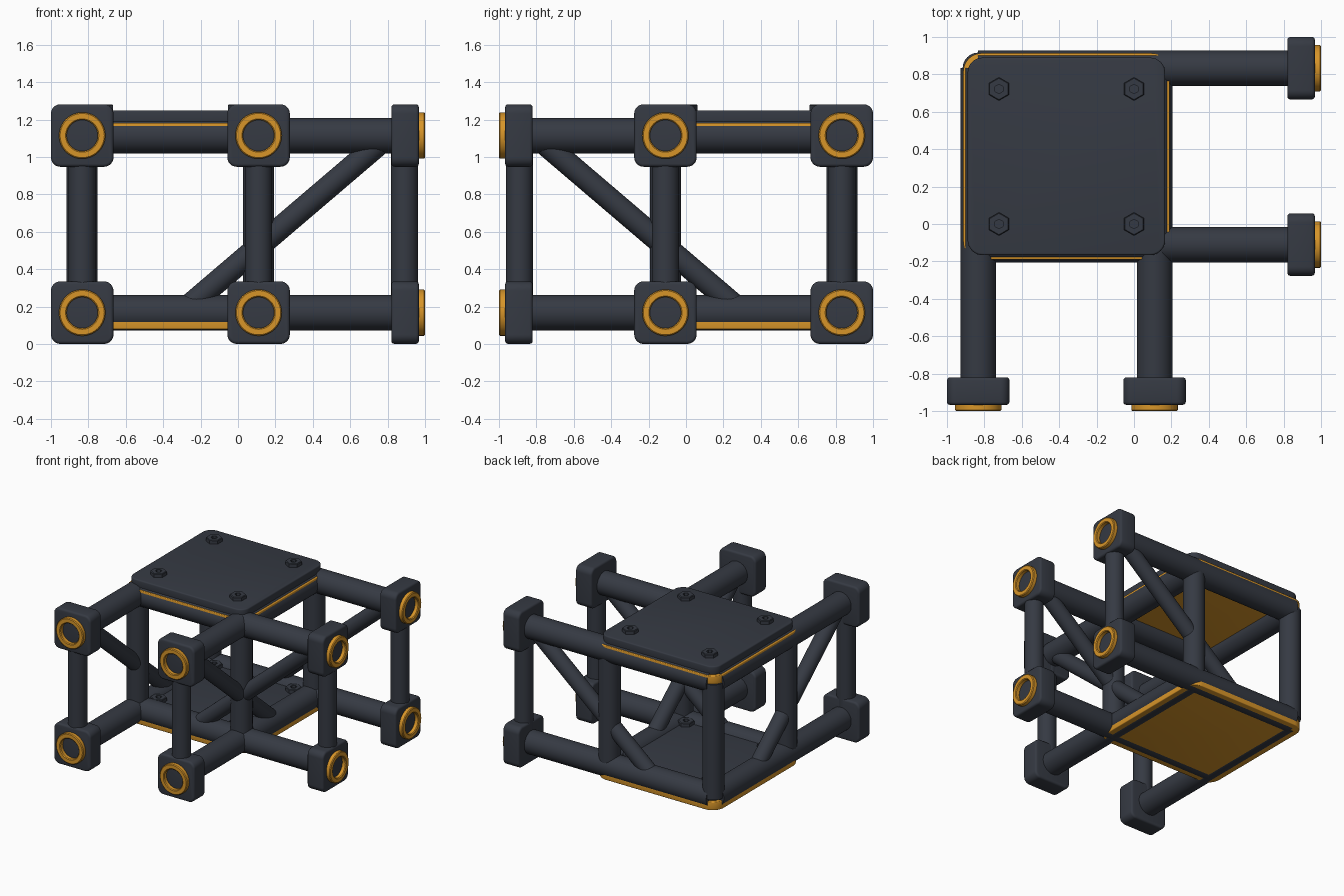
import bpy, bmesh, math
from mathutils import Vector, Matrix

if "Cube" in bpy.data.objects:
    bpy.data.objects.remove(bpy.data.objects["Cube"])

A, B = -0.833, 0.11            # x of outer and inner chord lines (y is mirrored: -A, -B)
LO, HI = 0.168, 1.115          # heights of lower and upper chords


def material(name, rgb):
    m = bpy.data.materials.new(name)
    m.diffuse_color = (*rgb, 1)
    m.use_nodes = True
    m.node_tree.nodes["Principled BSDF"].inputs["Base Color"].default_value = m.diffuse_color
    return m


DARK = material("dark slate", (0.036, 0.042, 0.056))
ORANGE = material("amber orange", (0.68, 0.30, 0.022))


def finish(bm, name, mat, matrix=None):
    """Smooth shading with sharp creases, then link the object."""
    bmesh.ops.recalc_face_normals(bm, faces=bm.faces)
    for f in bm.faces:
        f.smooth = True
    for e in bm.edges:
        e.smooth = e.calc_face_angle(0) < math.radians(32)
    me = bpy.data.meshes.new(name)
    bm.to_mesh(me)
    bm.free()
    me.materials.append(mat)
    ob = bpy.data.objects.new(name, me)
    bpy.context.collection.objects.link(ob)
    if matrix:
        ob.matrix_world = matrix
    return ob


def aim(p, direction):
    return Matrix.Translation(p) @ Vector(direction).to_track_quat('Z', 'Y').to_matrix().to_4x4()


def tube(name, p, q, r, sides=40):
    p, q = Vector(p), Vector(q)
    bm = bmesh.new()
    bmesh.ops.create_cone(bm, cap_ends=True, segments=sides, radius1=r, radius2=r, depth=(q - p).length)
    finish(bm, name, DARK, aim((p + q) / 2, q - p))


def slab(name, half, corner, z0, z1, bevel, mat, matrix):
    """Rounded square extruded along local z, with softened rims."""
    bm = bmesh.new()
    ring = []
    for k in range(4):
        c = math.radians(45 + 90 * k)
        cx, cy = [math.copysign(half - corner, v) for v in (math.cos(c), math.sin(c))]
        for i in range(9):
            a = math.radians(90 * k + 90 * i / 8)
            ring.append(bm.verts.new((cx + corner * math.cos(a), cy + corner * math.sin(a), z0)))
    base = bm.faces.new(ring)
    top = bmesh.ops.extrude_face_region(bm, geom=[base])["geom"]
    bmesh.ops.translate(bm, verts=[g for g in top if isinstance(g, bmesh.types.BMVert)], vec=(0, 0, z1 - z0))
    bmesh.ops.recalc_face_normals(bm, faces=bm.faces)
    rims = [e for e in bm.edges if abs(e.verts[0].co.z - e.verts[1].co.z) < 1e-5]
    bmesh.ops.bevel(bm, geom=rims, offset=bevel, segments=3, profile=0.5, affect='EDGES')
    finish(bm, name, mat, matrix)


def lathe(name, profile, sides, mat, matrix, closed):
    """Spin an (r, z) profile; closed loops make rings, open ones get end caps."""
    bm = bmesh.new()
    rows = [[bm.verts.new((r * math.sin(2 * math.pi * i / sides), r * math.cos(2 * math.pi * i / sides), z))
             for i in range(sides)] for r, z in profile]
    pairs = list(zip(rows, rows[1:])) + ([(rows[-1], rows[0])] if closed else [])
    for a, b in pairs:
        for i in range(sides):
            j = (i + 1) % sides
            bm.faces.new((a[i], a[j], b[j], b[i]))
    if not closed:
        bm.faces.new(rows[0])
        bm.faces.new(rows[-1])
    finish(bm, name, mat, matrix)


def same(x, y, z):
    return (x, y, z)


def swapped(x, y, z):          # reflect across the diagonal plane x = -y
    return (-y, -x, z)


RING = [(0.083, 0), (0.083, 0.028), (0.089, 0.034), (0.118, 0.034), (0.124, 0.028), (0.124, 0)]

# Two arms, each with two trussed sides
for arm, put in (("right", same), ("front", swapped)):
    for side, y in (("outer", -A), ("inner", -B)):
        label = f"{arm}_{side}"
        for level, z in (("lower", LO), ("upper", HI)):
            tube(f"{label}_{level}_chord", put(A, y, z), put(0.85, y, z), 0.095)
            out = Vector(put(1, 0, 0))
            end = aim(put(0.82, y, z), out)
            slab(f"{label}_{level}_end_block", 0.167, 0.05, 0, 0.147, 0.016, DARK, end)
            lathe(f"{label}_{level}_socket_ring", RING, 56, ORANGE, aim(put(0.966, y, z), out), True)
        tube(f"{label}_end_post", put(0.89, y, LO), put(0.89, y, HI), 0.072)
        tube(f"{label}_diagonal_brace", put(-0.29, y, 0.18), put(0.80, y, 1.11), 0.062)

# Four posts of the corner box
for x in (A, B):
    for y in (-A, -B):
        tube("corner_post", (x, y, LO), (x, y, HI), 0.083)

# Floor and roof plates: orange layer below, dark layer above, hex bolts on top
C = (A + B) / 2
BOLT = [(0.062, -0.01), (0.062, 0.026), (0.057, 0.031), (0.025, 0.031), (0.025, 0.012)]
for level, top in (("floor", 0.215), ("roof", 1.25)):
    place = Matrix.Translation((C, -C, top))
    slab(f"{level}_orange_plate", 0.552, 0.10, -0.136, -0.068, 0.006, ORANGE, place)
    slab(f"{level}_dark_plate", 0.528, 0.08, -0.07, 0, 0.01, DARK, place)
    for x in (-0.722, 0):
        for y in (0, 0.722):
            lathe(f"{level}_hex_bolt", BOLT, 6, DARK, Matrix.Translation((x, y, top)), False)
